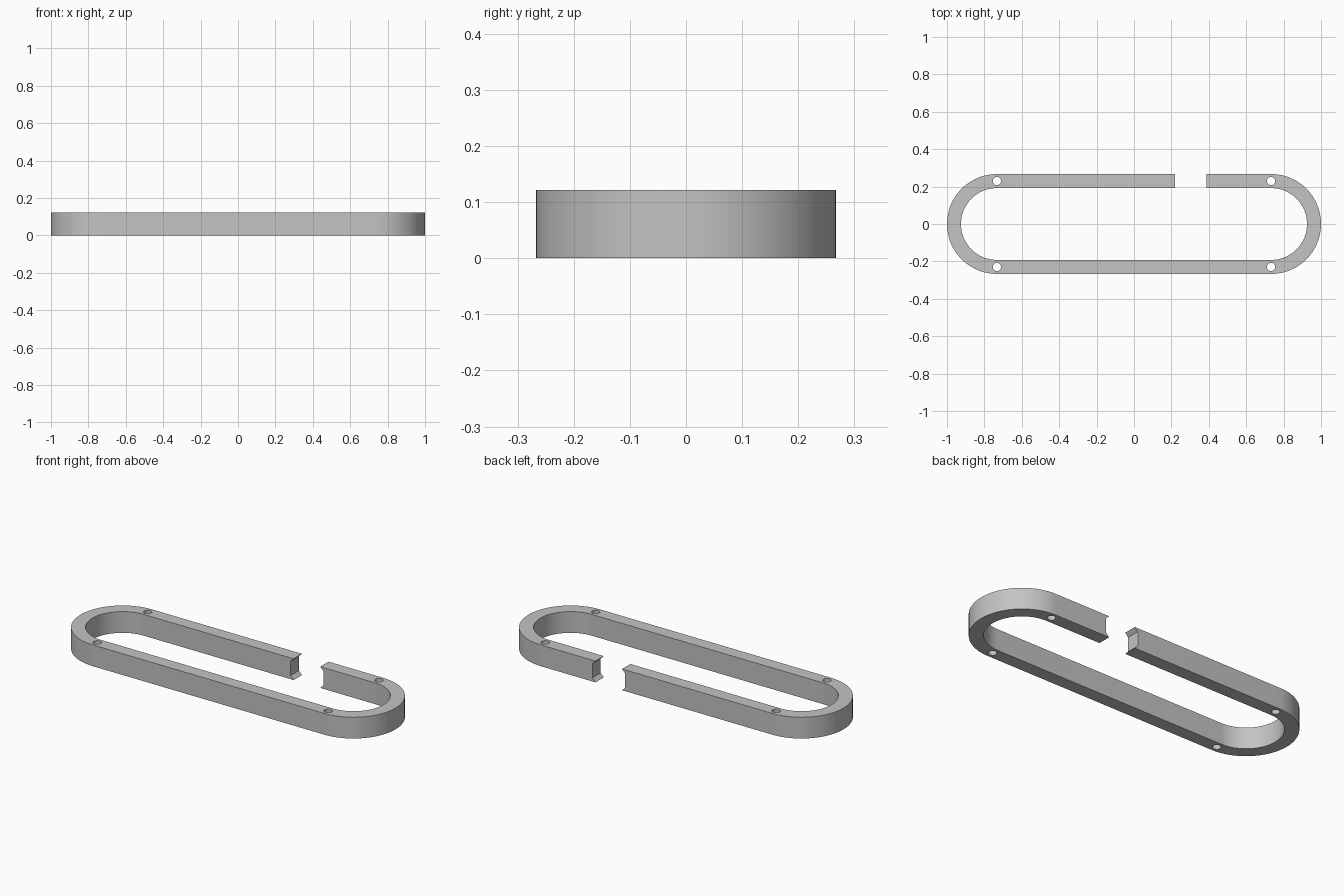
import bpy, bmesh, math

cube = bpy.data.objects.get("Cube")
if cube:
    bpy.data.objects.remove(cube, do_unlink=True)

HEIGHT = 0.122
OUTER, INNER = 0.267, 0.192
CENTRE_X = 0.733
GAP_LEFT, GAP_RIGHT = 0.387, 0.219
NOTCH = 0.02
ARC_STEPS = 48

grey = bpy.data.materials.new("grey_metal")
grey.use_nodes = True
colour = (0.55, 0.55, 0.55, 1)
grey.diffuse_color = colour
grey.node_tree.nodes["Principled BSDF"].inputs["Base Color"].default_value = colour


def arc(cx, start):
    """Half turn, clockwise from the start angle: (centre x, direction angle)."""
    return [(cx, start - math.pi * i / ARC_STEPS) for i in range(ARC_STEPS + 1)]


# Path round the link, from one side of the gap to the other
up = math.pi / 2
path = [(GAP_LEFT, up)] + arc(CENTRE_X, up) + arc(-CENTRE_X, -up) + [(GAP_RIGHT, up)]
levels = [0, NOTCH, HEIGHT - NOTCH, HEIGHT]

# Open ring body, with the middle of each end set back as a notch
bm = bmesh.new()
sections = []
for i, (cx, angle) in enumerate(path):
    set_back = NOTCH if i == 0 else -NOTCH if i == len(path) - 1 else 0
    rows = []
    for radius in (OUTER, INNER):
        rows.append([bm.verts.new((cx + radius * math.cos(angle) + (set_back if 0 < k < 3 else 0),
                                   radius * math.sin(angle), z))
                     for k, z in enumerate(levels)])
    sections.append(rows[0] + rows[1][::-1])
for a, b in zip(sections, sections[1:]):
    for k in range(8):
        n = (k + 1) % 8
        bm.faces.new((a[k], a[n], b[n], b[k]))
for s in (sections[0], sections[-1]):
    for k in range(3):
        bm.faces.new((s[k], s[k + 1], s[6 - k], s[7 - k]))
bmesh.ops.recalc_face_normals(bm, faces=bm.faces)
mesh = bpy.data.meshes.new("open_link")
bm.to_mesh(mesh)
bm.free()
link = bpy.data.objects.new("open_link", mesh)
bpy.context.collection.objects.link(link)
mesh.materials.append(grey)

# Four pin holes, cut through from top to bottom
hole_y = (OUTER + INNER) / 2
for x in (-CENTRE_X, CENTRE_X):
    for y in (-hole_y, hole_y):
        bpy.ops.mesh.primitive_cylinder_add(vertices=32, radius=0.022, depth=HEIGHT * 2,
                                            location=(x, y, HEIGHT / 2))
        cutter = bpy.context.object
        cutter.name = "pin_hole_cutter"
        cutter.data.materials.append(grey)
        cut = link.modifiers.new("pin_hole", "BOOLEAN")
        cut.operation = "DIFFERENCE"
        cut.solver = "EXACT"
        cut.object = cutter
        bpy.ops.object.select_all(action="DESELECT")
        link.select_set(True)
        bpy.context.view_layer.objects.active = link
        bpy.ops.object.modifier_apply(modifier=cut.name)
        bpy.data.objects.remove(cutter, do_unlink=True)

bpy.ops.object.shade_smooth_by_angle(angle=math.radians(30))
